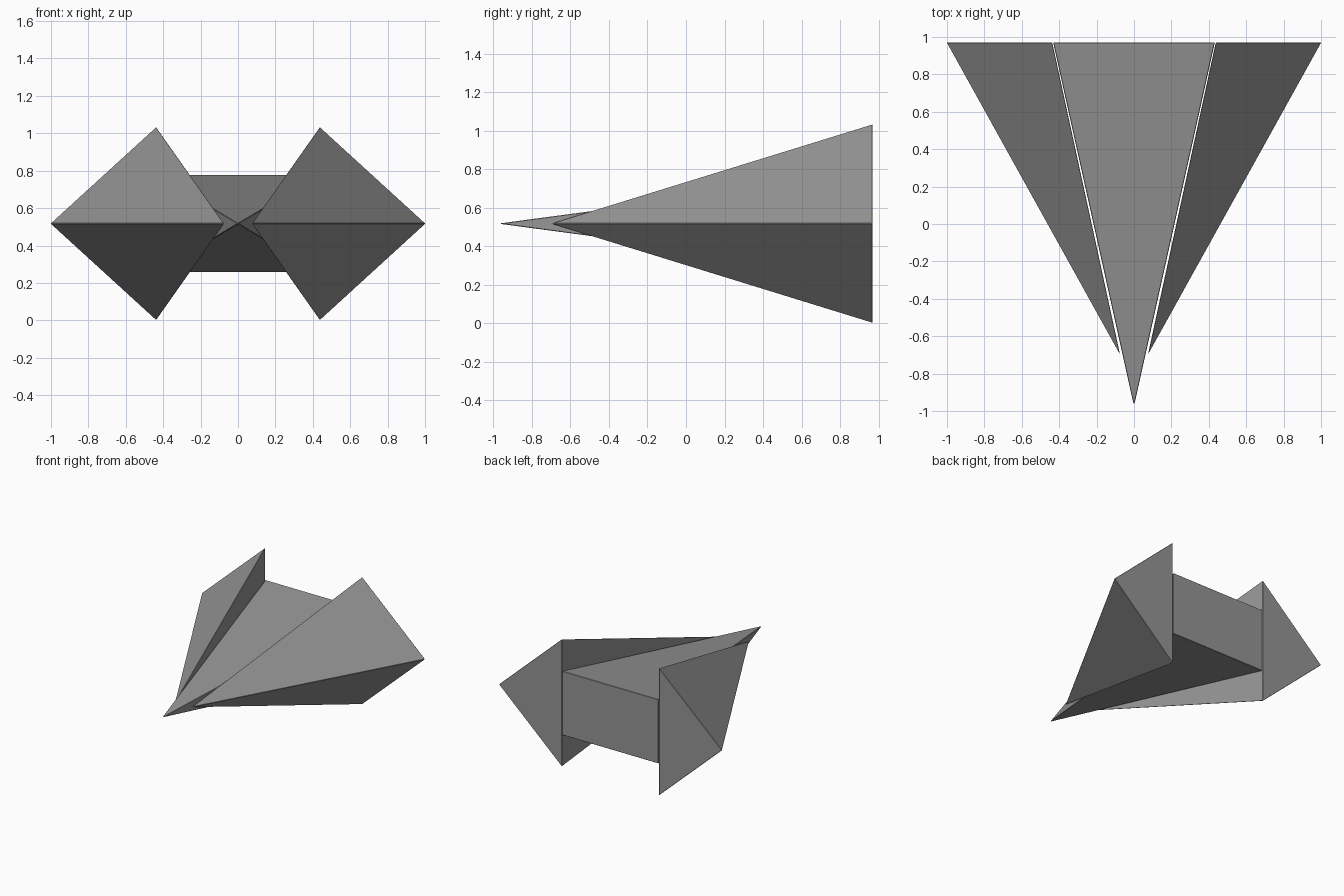
import bpy
import bmesh

default = bpy.data.objects.get("Cube")
if default:
    bpy.data.objects.remove(default, do_unlink=True)

BACK, MID = 0.97, 0.517

# Single hull colour
grey = bpy.data.materials.new("hull grey")
grey.use_nodes = True
colour = (0.3, 0.3, 0.3, 1)
grey.diffuse_color = colour
grey.node_tree.nodes["Principled BSDF"].inputs["Base Color"].default_value = colour


def spike(name, tip, base):
    """Pyramid from a tip to a flat rear polygon given as (x, z) pairs."""
    bm = bmesh.new()
    apex = bm.verts.new(tip)
    ring = [bm.verts.new((x, BACK, z)) for x, z in base]
    bm.faces.new(ring)
    for a, b in zip(ring, ring[1:] + ring[:1]):
        bm.faces.new((a, b, apex))
    bmesh.ops.recalc_face_normals(bm, faces=bm.faces)
    mesh = bpy.data.meshes.new(name)
    bm.to_mesh(mesh)
    bm.free()
    mesh.materials.append(grey)
    obj = bpy.data.objects.new(name, mesh)
    bpy.context.collection.objects.link(obj)
    # Fine softened edges
    bevel = obj.modifiers.new("edge bevel", 'BEVEL')
    bevel.width = 0.003
    bevel.segments = 1
    return obj


# Central hull with a rectangular stern
w, h = 0.432, 0.26
spike("central_hull", (0, -0.975, MID),
      [(-w, MID - h), (w, MID - h), (w, MID + h), (-w, MID + h)])

# Triangular side pods with upright inner walls
for side, name in ((1, "left_pod"), (-1, "right_pod")):
    spike(name, (side * 0.073, -0.705, MID),
          [(side * 0.437, 0), (side * 1.003, MID), (side * 0.437, 2 * MID)])
